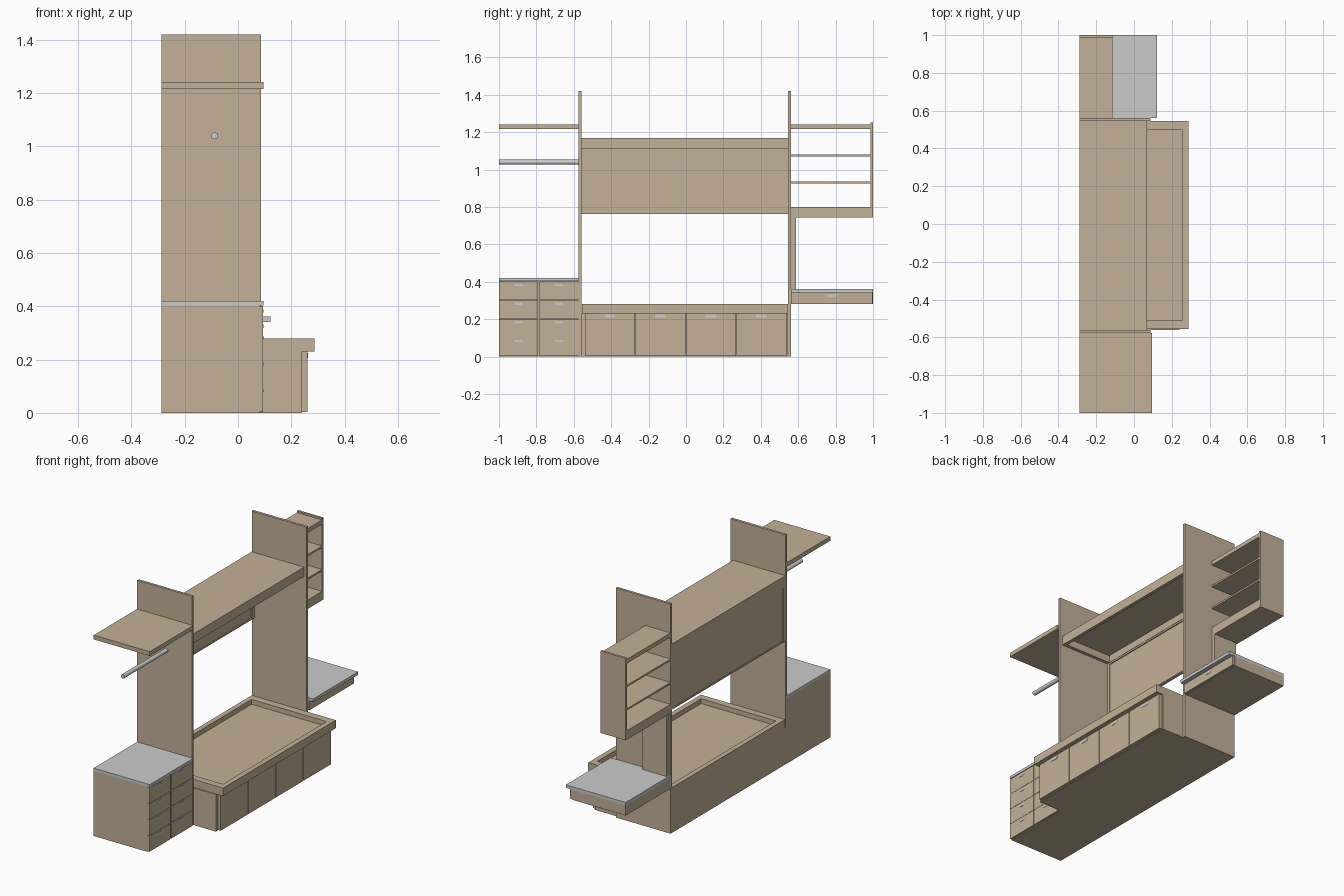
import bpy, bmesh
from mathutils import Matrix, Vector

if "Cube" in bpy.data.objects:
    bpy.data.objects.remove(bpy.data.objects["Cube"])

wood = bpy.data.materials.new("wood")
wood.diffuse_color = (0.55, 0.44, 0.31, 1)
wood.use_nodes = True
wood.node_tree.nodes["Principled BSDF"].inputs["Base Color"].default_value = wood.diffuse_color


def boxes(name, parts, mat=wood):
    """One object from boxes given as (x0, x1, y0, y1, z0, z1)."""
    bm = bmesh.new()
    for x0, x1, y0, y1, z0, z1 in parts:
        m = Matrix.Translation(((x0 + x1) / 2, (y0 + y1) / 2, (z0 + z1) / 2))
        m = m @ Matrix.Diagonal((x1 - x0, y1 - y0, z1 - z0, 1))
        bmesh.ops.create_cube(bm, size=1, matrix=m)
    me = bpy.data.meshes.new(name)
    bm.to_mesh(me)
    bm.free()
    ob = bpy.data.objects.new(name, me)
    bpy.context.collection.objects.link(ob)
    if mat:
        me.materials.append(mat)
    return ob


def handle(name, x, y, z, w, h):
    """Slim grey pull with rounded ends, set into a drawer front."""
    ob = boxes(name, [(x - 0.004, x + 0.002, y - w / 2, y + w / 2, z - h / 2, z + h / 2)], None)
    bm = bmesh.new()
    bm.from_mesh(ob.data)
    ends = [e for e in bm.edges if abs(e.verts[0].co.x - e.verts[1].co.x) > 0.004]
    bmesh.ops.bevel(bm, geom=ends, offset=h * 0.45, segments=3, profile=0.5, affect='EDGES')
    bm.to_mesh(ob.data)
    bm.free()


BACK = -0.2875
YL, YR = -0.56, 0.545          # inner faces of the two tall panels

# tall side panels
boxes("left_side_panel", [(BACK, 0.087, YL - 0.016, YL, 0, 1.42)])
boxes("right_side_panel", [(BACK, 0.087, YR, YR + 0.016, 0, 1.42)])

# bed base, rim and sunken deck
boxes("bed_base", [(BACK, 0.24, YL, YR, 0, 0.23)])
boxes("bed_deck", [(-0.257, 0.255, -0.512, 0.5, 0.23, 0.25)])
boxes("bed_rim", [
    (BACK, -0.257, YL + 0.005, YR, 0.23, 0.28),
    (0.255, 0.2875, YL + 0.005, YR, 0.23, 0.28),
    (-0.257, 0.255, YL + 0.005, -0.512, 0.23, 0.28),
    (-0.257, 0.255, 0.5, YR, 0.23, 0.28)])

# four bed drawers
for i in range(4):
    y0 = -0.542 + i * 0.27
    boxes(f"bed_drawer_{i}", [(0.24, 0.26, y0 + 0.002, y0 + 0.268, 0.003, 0.23)])
    handle(f"bed_handle_{i}", 0.26, y0 + 0.135, 0.215, 0.06, 0.018)

# overhead canopy, open below, with framed back panel
boxes("canopy_top", [(BACK, 0.07, YL, YR, 1.155, 1.168)])
boxes("canopy_rails", [
    (0.05, 0.07, YL, YR, 1.11, 1.155),
    (BACK, BACK + 0.02, YL, YR, 1.11, 1.155),
    (BACK + 0.02, 0.05, YL, YL + 0.02, 1.11, 1.155),
    (BACK + 0.02, 0.05, YR - 0.02, YR, 1.11, 1.155)])
boxes("back_panel", [(BACK + 0.004, BACK + 0.012, -0.542, 0.522, 0.77, 1.1)])
boxes("back_panel_frame", [
    (BACK, BACK + 0.018, YL, -0.542, 0.762, 1.11),
    (BACK, BACK + 0.018, 0.522, YR, 0.762, 1.11),
    (BACK, BACK + 0.018, -0.542, 0.522, 0.762, 0.77),
    (BACK, BACK + 0.018, -0.542, 0.522, 1.1, 1.11)])

# chest of drawers on the left with grey top
CL, CR = -1.0, -0.576
boxes("chest_body", [(BACK, 0.08, CL, CR, 0, 0.403)])
boxes("chest_top", [(BACK, 0.096, CL, CR, 0.403, 0.42)], None)
for c in range(2):
    y0 = CL + c * 0.216
    for r in range(4):
        z0 = 0.004 + r * 0.0995
        boxes(f"chest_drawer_{c}_{r}", [(0.08, 0.094, y0, y0 + 0.208, z0, z0 + 0.098)])
        handle(f"chest_handle_{c}_{r}", 0.094, y0 + 0.104, z0 + 0.08, 0.045, 0.012)

# hanging shelf and clothes rail on the left
boxes("left_shelf", [(BACK, 0.096, CL, CR, 1.216, 1.242)])
bm = bmesh.new()
bmesh.ops.create_cone(bm, cap_ends=True, segments=24, radius1=0.013, radius2=0.013,
                      depth=CR - CL,
                      matrix=Matrix.Translation((-0.088, (CL + CR) / 2, 1.04))
                      @ Matrix.Rotation(1.5707963, 4, 'X'))
me = bpy.data.meshes.new("clothes_rail")
bm.to_mesh(me)
bm.free()
rail = bpy.data.objects.new("clothes_rail", me)
bpy.context.collection.objects.link(rail)
bpy.context.view_layer.objects.active = rail
rail.select_set(True)
bpy.ops.object.shade_smooth_by_angle()

# open bookcase on the right
RL, XB = YR + 0.016, -0.115
boxes("bookcase_end", [(BACK, XB, 0.986, 1.0, 0.745, 1.252)])
for n, z0, z1 in (("top", 1.216, 1.242), ("upper", 1.07, 1.081),
                  ("lower", 0.925, 0.936), ("bottom", 0.745, 0.8)):
    boxes(f"bookcase_{n}_shelf", [(BACK, XB, RL, 0.986, z0, z1)])
boxes("bookcase_support", [(BACK + 0.01, XB, RL, RL + 0.026, 0.36, 0.745)])

# wall desk on the right with a shallow drawer
boxes("desk_body", [(BACK, 0.08, RL, 1.0, 0.28, 0.342)])
boxes("desk_drawer_front", [(0.08, 0.094, RL + 0.002, 0.998, 0.282, 0.342)])
boxes("desk_top", [(BACK, 0.122, RL, 1.0, 0.342, 0.361)], None)
handle("desk_handle", 0.094, 0.78, 0.325, 0.05, 0.012)
